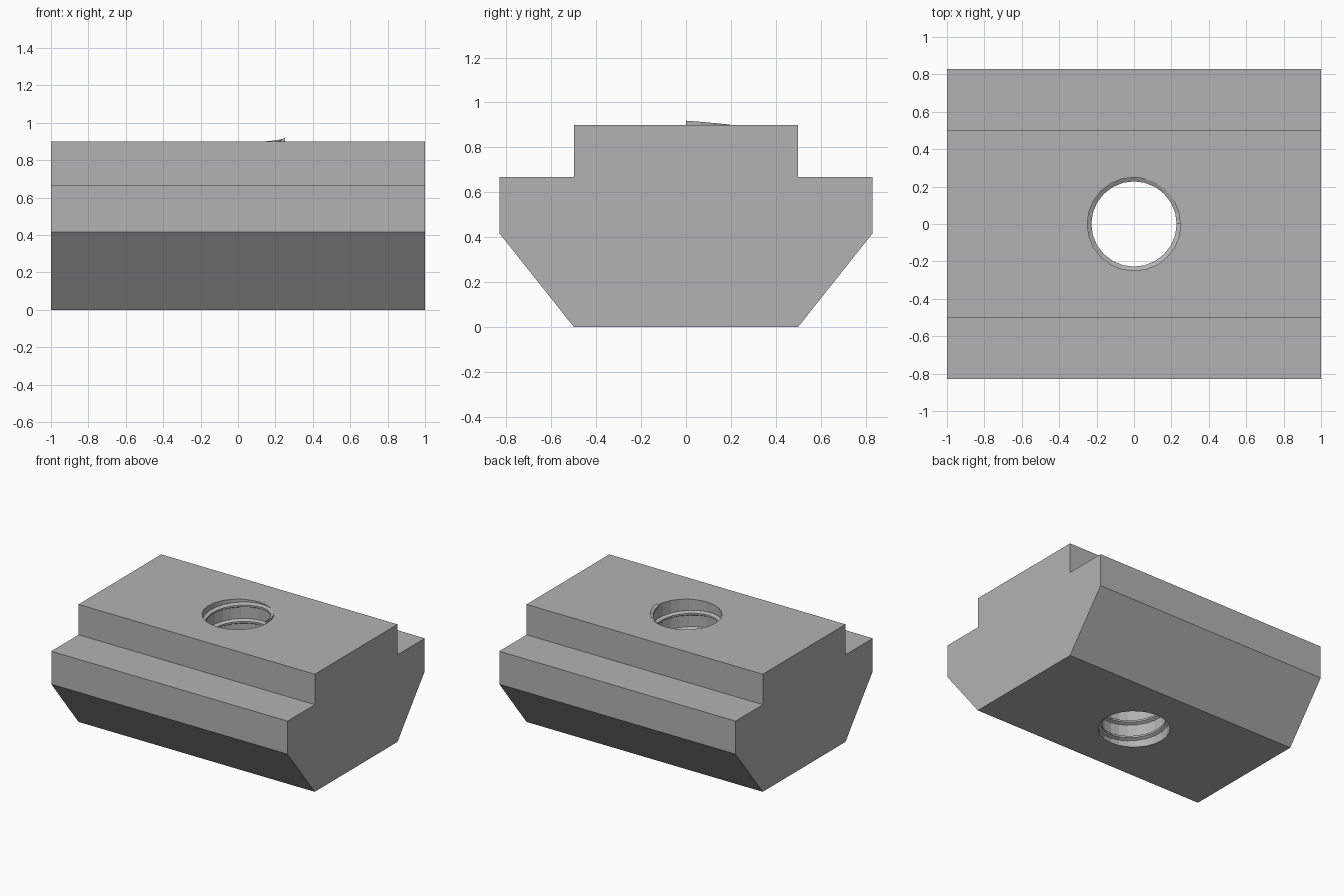
import bpy, bmesh
from math import cos, sin, tau

cube = bpy.data.objects.get("Cube")
if cube:
    bpy.data.objects.remove(cube, do_unlink=True)

LENGTH, TOP = 2.0, 0.9
SIDES, BORE, CREST = 24, 0.25, 0.228
PITCH, TURNS = 0.125, 7

# One plain grey for everything
grey = bpy.data.materials.new("plain grey")
grey.use_nodes = True
colour = (0.45, 0.45, 0.45, 1)
grey.diffuse_color = colour
grey.node_tree.nodes["Principled BSDF"].inputs["Base Color"].default_value = colour


def make_object(name, bm):
    bmesh.ops.recalc_face_normals(bm, faces=bm.faces)
    mesh = bpy.data.meshes.new(name)
    bm.to_mesh(mesh)
    bm.free()
    mesh.materials.append(grey)
    obj = bpy.data.objects.new(name, mesh)
    bpy.context.collection.objects.link(obj)
    return obj


# Nut body: mirrored half profile swept along x
half = [(0.5, 0), (0.83, 0.415), (0.83, 0.667), (0.5, 0.667), (0.5, TOP)]
outline = half + [(-y, z) for y, z in reversed(half)]
bm = bmesh.new()
face = bm.faces.new([bm.verts.new((-LENGTH / 2, y, z)) for y, z in outline])
swept = bmesh.ops.extrude_face_region(bm, geom=[face])["geom"]
bmesh.ops.translate(bm, vec=(LENGTH, 0, 0),
                    verts=[v for v in swept if isinstance(v, bmesh.types.BMVert)])
body = make_object("nut_body", bm)

# Round bore through the middle
bm = bmesh.new()
bmesh.ops.create_cone(bm, cap_ends=True, segments=SIDES, radius1=BORE, radius2=BORE, depth=4)
cutter = make_object("bore_cutter", bm)
cutter.hide_render = True
cut = body.modifiers.new("bore", 'BOOLEAN')
cut.operation = 'DIFFERENCE'
cut.solver = 'EXACT'
cut.object = cutter
bpy.context.view_layer.objects.active = body
bpy.ops.object.modifier_apply(modifier=cut.name)
bpy.data.objects.remove(cutter, do_unlink=True)

# Thread: trapezoid ridge winding down the bore from the top
ridge = [(BORE, 0.019), (CREST, 0.007), (CREST, -0.007), (BORE, -0.019)]
bm = bmesh.new()
rings = []
for i in range(SIDES * TURNS + 1):
    a = tau * i / SIDES
    z = TOP - PITCH * i / SIDES
    rings.append([bm.verts.new((r * cos(a), r * sin(a), z + dz)) for r, dz in ridge])
for p, q in zip(rings, rings[1:]):
    for j in range(4):
        k = (j + 1) % 4
        bm.faces.new((p[j], p[k], q[k], q[j]))
bm.faces.new(rings[0])
bm.faces.new(rings[-1])
make_object("bore_thread", bm)
